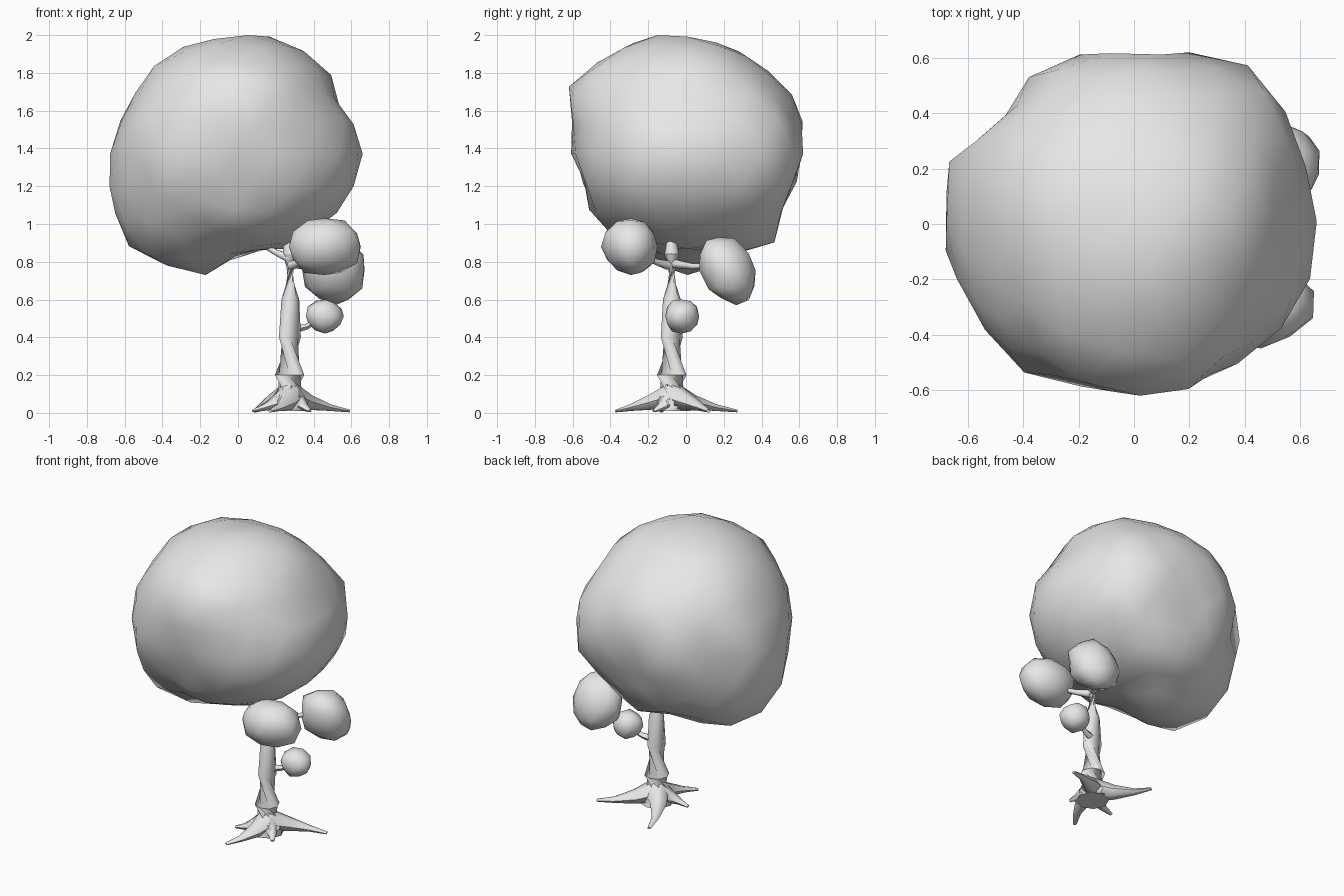
import bpy, bmesh, math, random
from mathutils import Vector

if "Cube" in bpy.data.objects:
    bpy.data.objects.remove(bpy.data.objects["Cube"], do_unlink=True)

grey = bpy.data.materials.new("plain_grey")
grey.use_nodes = True
grey.diffuse_color = (0.8, 0.8, 0.8, 1)
grey.node_tree.nodes["Principled BSDF"].inputs["Base Color"].default_value = (0.8, 0.8, 0.8, 1)


def finish(bm, name):
    """Turn a bmesh into a smooth shaded object."""
    bmesh.ops.recalc_face_normals(bm, faces=bm.faces)
    mesh = bpy.data.meshes.new(name)
    bm.to_mesh(mesh)
    bm.free()
    obj = bpy.data.objects.new(name, mesh)
    bpy.context.collection.objects.link(obj)
    mesh.materials.append(grey)
    bpy.ops.object.select_all(action='DESELECT')
    obj.select_set(True)
    bpy.context.view_layer.objects.active = obj
    bpy.ops.object.shade_smooth_by_angle(angle=math.radians(60))
    return obj


def foliage(name, low, high, detail, radius):
    """Icosphere shaped by radius(direction), fitted to the box low..high."""
    bm = bmesh.new()
    bmesh.ops.create_icosphere(bm, subdivisions=detail, radius=1)
    for v in bm.verts:
        d = v.co.normalized()
        v.co = d * radius(d)
    for axis in range(3):
        values = [v.co[axis] for v in bm.verts]
        a, b = min(values), max(values)
        for v in bm.verts:
            t = (v.co[axis] - a) / (b - a)
            v.co[axis] = low[axis] + t * (high[axis] - low[axis])
    return finish(bm, name)


def tube(name, path, sides=8):
    """Tapered tube through (centre, width, height) stations."""
    bm = bmesh.new()
    rings = []
    points = [Vector(p[0]) for p in path]
    for i, (_, wide, tall) in enumerate(path):
        along = points[min(i + 1, len(points) - 1)] - points[max(i - 1, 0)]
        frame = along.to_track_quat('Z', 'Y').to_matrix()
        ring = []
        for k in range(sides):
            a = math.tau * k / sides
            offset = frame @ Vector((math.cos(a) * wide, math.sin(a) * tall, 0))
            ring.append(bm.verts.new(points[i] + offset))
        rings.append(ring)
    for lower, upper in zip(rings, rings[1:]):
        for k in range(sides):
            n = (k + 1) % sides
            bm.faces.new((lower[k], lower[n], upper[n], upper[k]))
    bm.faces.new(rings[0][::-1])
    bm.faces.new(rings[-1])
    return finish(bm, name)


# Crown: outlines in the three main planes steer the radius in every direction
centre = Vector((0, 0, 1.37))
front_outline = [(-.26, 1.97), (0, 2), (.24, 1.99), (.46, 1.84), (.54, 1.63), (.66, 1.43),
                 (.63, 1.22), (.52, 1.04), (.33, .89), (.1, .84), (-.25, .73), (-.53, .81),
                 (-.67, 1.08), (-.68, 1.36), (-.57, 1.66), (-.45, 1.86)]
side_outline = [(-.25, 2), (.22, 1.96), (.4, 1.85), (.54, 1.72), (.62, 1.56), (.6, 1.4),
                (.52, 1.1), (.48, .9), (.2, .8), (-.2, .84), (-.53, 1.07), (-.54, 1.2),
                (-.62, 1.4), (-.62, 1.76), (-.48, 1.87)]
top_outline = [(-.66, .25), (-.48, .36), (-.33, .56), (-.15, .62), (.04, .56), (.22, .61),
               (.5, .5), (.58, .3), (.64, -.2), (.34, -.54), (.02, -.62),
               (-.19, -.6), (-.41, -.54), (-.55, -.38), (-.68, .02)]
guides = ([Vector((x, 0, z)) - centre for x, z in front_outline]
          + [Vector((0, y, z)) - centre for y, z in side_outline]
          + [Vector((x, y, 0)) for x, y in top_outline])


def crown_radius(d):
    total = weight = 0
    for g in guides:
        w = (1.01 - d.dot(g.normalized())) ** -3
        total += w * g.length
        weight += w
    return total / weight


foliage("crown", (-.68, -.62, .73), (.66, .62, 2), 3, crown_radius)

# Small leaf clumps on the side branches
random.seed(4)


def rough(d):
    return random.uniform(.92, 1.06)


foliage("front_clump", (.27, -.45, .73), (.65, -.15, 1.03), 2, rough)
foliage("low_clump", (.36, -.11, .42), (.56, .07, .6), 2, rough)
back = foliage("back_clump", (.34, .07, .57), (.67, .37, .93), 2, rough)
for v in back.data.vertices:
    v.co.y -= .25 * (v.co.z - .75)

# Trunk: tapering up into the crown
trunk = [(0.01, .275, .105), (.06, .275, .097), (.2, .273, .078), (.4, .275, .058),
         (.6, .277, .047), (.84, .276, .039), (1.0, .25, .012)]
tube("trunk", [((x, -.075, z), r, r) for z, x, r in trunk])

# Branches
branches = {
    "crown_branch": ((.27, -.08, .82), (.2, -.06, .85), (.08, -.03, .92)),
    "front_branch": ((.28, -.09, .78), (.34, -.16, .8), (.44, -.28, .86)),
    "back_branch": ((.28, -.06, .79), (.36, .04, .775), (.48, .18, .78)),
    "low_branch": ((.28, -.06, .44), (.36, -.04, .455), (.44, -.02, .5)),
}
for name, points in branches.items():
    tube(name, [(p, r, r) for p, r in zip(points, (.026, .017, .012))], 6)

# Roots: flattened tubes spreading from the trunk foot
base = Vector((.275, -.075, 0))
tips = {"front_root": (.17, -.37), "right_root": (.075, -.13), "back_root": (.09, .27),
        "left_root": (.59, .12), "short_root": (.38, -.17)}
for name, (x, y) in tips.items():
    reach = Vector((x, y, 0)) - base
    bend = Vector((-reach.y, reach.x, 0)) * .08
    stations = [(0, .09, .075, .075), (.35, .055, .05, .045),
                (.7, .028, .024, .02), (1, .01, .012, .008)]
    path = []
    for t, height, wide, tall in stations:
        spot = base + reach * t + bend * math.sin(math.pi * t)
        path.append((spot + Vector((0, 0, height)), wide, tall))
    root = tube(name, path, 6)
    for v in root.data.vertices:
        v.co.z = max(v.co.z, 0)
